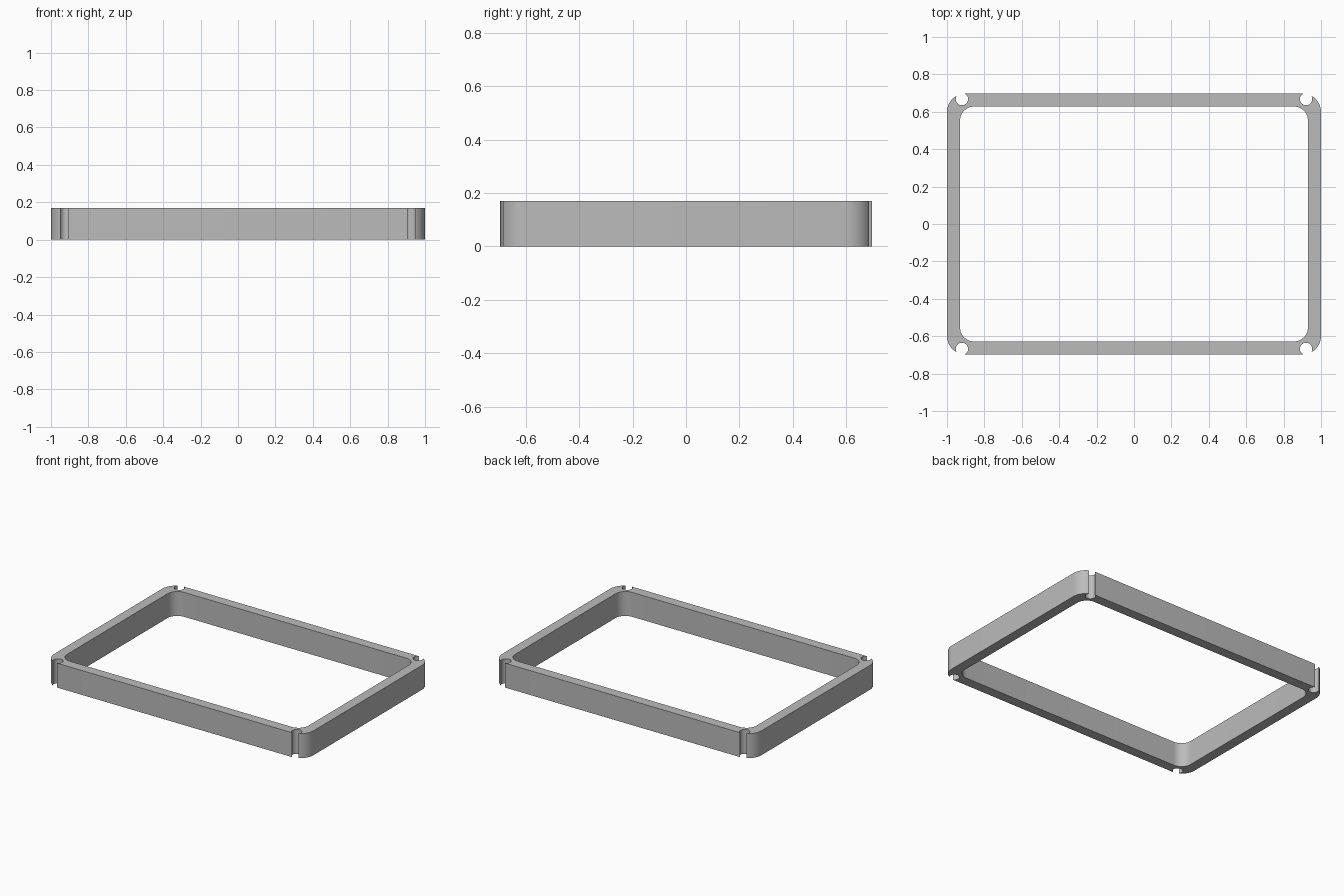
import bpy, bmesh
from math import sin, cos, pi, radians
from mathutils import Vector

cube = bpy.data.objects.get("Cube")
if cube:
    bpy.data.objects.remove(cube, do_unlink=True)

HALF_X, HALF_Y, HEIGHT, WALL = 1.0, 0.698, 0.17, 0.07
OUTER_R, INNER_R, STEPS = 0.1, 0.075, 16

grey = bpy.data.materials.new("plain grey")
grey.use_nodes = True
colour = (0.5, 0.5, 0.5, 1)
grey.diffuse_color = colour
grey.node_tree.nodes["Principled BSDF"].inputs["Base Color"].default_value = colour


def rounded_rect(hx, hy, r):
    """Outline of a rounded rectangle, counter-clockwise."""
    pts = []
    for i, (sx, sy) in enumerate([(1, 1), (-1, 1), (-1, -1), (1, -1)]):
        for k in range(STEPS + 1):
            a = pi / 2 * (i + k / STEPS)
            pts.append(Vector((sx * (hx - r) + r * cos(a), sy * (hy - r) + r * sin(a), 0)))
    return pts


# Rounded rectangular frame: four loops joined by quads
bm = bmesh.new()
outer = rounded_rect(HALF_X, HALF_Y, OUTER_R)
inner = rounded_rect(HALF_X - WALL, HALF_Y - WALL, INNER_R)
up = Vector((0, 0, HEIGHT))
loops = [[bm.verts.new(p + off) for p in pts]
         for pts, off in ((outer, 0 * up), (outer, up), (inner, up), (inner, 0 * up))]
n = len(outer)
for a, b in zip(loops, loops[1:] + loops[:1]):
    for i in range(n):
        j = (i + 1) % n
        bm.faces.new((a[i], a[j], b[j], b[i]))
bmesh.ops.recalc_face_normals(bm, faces=bm.faces)
mesh = bpy.data.meshes.new("frame")
bm.to_mesh(mesh)
bm.free()
frame = bpy.data.objects.new("frame", mesh)
bpy.context.collection.objects.link(frame)
mesh.materials.append(grey)

# Screw channels that break through the long walls at each corner
bm = bmesh.new()
for sx in (-1, 1):
    for sy in (-1, 1):
        made = bmesh.ops.create_cone(bm, cap_ends=True, segments=32, radius1=0.033,
                                     radius2=0.033, depth=2 * HEIGHT)
        bmesh.ops.translate(bm, verts=made["verts"],
                            vec=(sx * 0.92, sy * 0.668, HEIGHT / 2))
cut_mesh = bpy.data.meshes.new("channel_cutter")
bm.to_mesh(cut_mesh)
bm.free()
cut_mesh.materials.append(grey)
cutter = bpy.data.objects.new("channel_cutter", cut_mesh)
bpy.context.collection.objects.link(cutter)
cutter.hide_render = True

bpy.context.view_layer.objects.active = frame
for ob in bpy.context.selected_objects:
    ob.select_set(False)
frame.select_set(True)
mod = frame.modifiers.new("channels", 'BOOLEAN')
mod.operation = 'DIFFERENCE'
mod.solver = 'EXACT'
mod.object = cutter
bpy.ops.object.modifier_apply(modifier=mod.name)
bpy.data.objects.remove(cutter, do_unlink=True)
bpy.ops.object.shade_smooth_by_angle(angle=radians(30))
